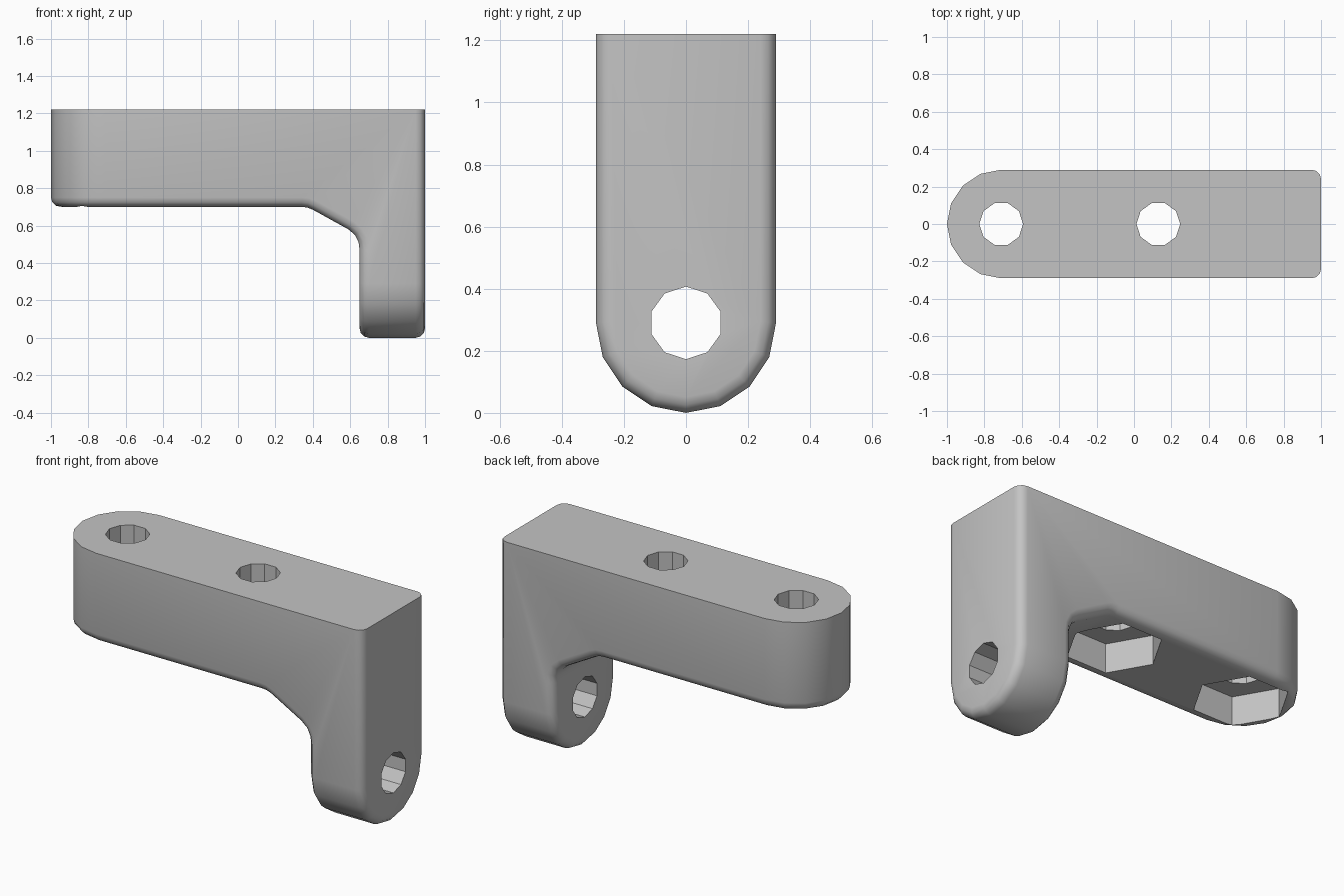
import bpy
import bmesh
from math import sin, cos, pi, radians
from mathutils import Vector

cube = bpy.data.objects.get("Cube")
if cube:
    bpy.data.objects.remove(cube, do_unlink=True)

HALF = 0.29            # half the bracket's width, also the radius of its round ends
TOP = 1.22
END_X = -1 + HALF      # axis of the rounded beam end
BORE = 0.117
NUT = 0.255
UNDERSIDE = 0.70

grey = bpy.data.materials.new("light_grey")
grey.use_nodes = True
grey.diffuse_color = (0.55, 0.55, 0.55, 1)
bsdf = next(n for n in grey.node_tree.nodes if n.type == 'BSDF_PRINCIPLED')
bsdf.inputs["Base Color"].default_value = grey.diffuse_color
bsdf.inputs["Roughness"].default_value = 0.6

PLACE = {
    'x': lambda a, b, h: (h, a, b),
    'y': lambda a, b, h: (a, h, b),
    'z': lambda a, b, h: (a, b, h),
}


def prism(points, low, high, axis):
    """Straight extrusion of a closed outline along one axis."""
    bm = bmesh.new()
    place = PLACE[axis]
    base = bm.faces.new([bm.verts.new(place(a, b, low)) for a, b in points])
    new = bmesh.ops.extrude_face_region(bm, geom=[base])["geom"]
    shift = Vector(place(0, 0, high - low))
    bmesh.ops.translate(bm, vec=shift, verts=[v for v in new if isinstance(v, bmesh.types.BMVert)])
    bmesh.ops.recalc_face_normals(bm, faces=bm.faces[:])
    return bm


def make_object(name, bm):
    mesh = bpy.data.meshes.new(name)
    bm.to_mesh(mesh)
    bm.free()
    mesh.materials.append(grey)
    obj = bpy.data.objects.new(name, mesh)
    bpy.context.collection.objects.link(obj)
    return obj


def polygon(sides, radius, a, b, start=0.0):
    return [(a + radius * cos(start + 2 * pi * i / sides),
             b + radius * sin(start + 2 * pi * i / sides)) for i in range(sides)]


def round_end(bm, centre, outward, side):
    """Trim an end to half of a sixteen-sided round."""
    for i in range(8):
        angle = -pi / 2 + (i + 0.5) * pi / 8
        normal = outward * cos(angle) + side * sin(angle)
        point = centre + normal * HALF * cos(pi / 16)
        cut = bmesh.ops.bisect_plane(bm, geom=bm.verts[:] + bm.edges[:] + bm.faces[:], dist=1e-5,
                                     plane_co=point, plane_no=normal, clear_outer=True)
        rim = [e for e in cut["geom_cut"] if isinstance(e, bmesh.types.BMEdge) and e.is_boundary]
        bmesh.ops.edgeloop_fill(bm, edges=rim)
    bmesh.ops.recalc_face_normals(bm, faces=bm.faces[:])


# Bracket body: side profile with a sloping gusset between beam and leg
profile = [(-1.1, TOP), (-1.1, UNDERSIDE), (0.34, UNDERSIDE), (0.37, 0.697), (0.40, 0.685),
           (0.59, 0.58), (0.625, 0.55), (0.645, 0.51), (0.65, 0.47),
           (0.65, -0.1), (1, -0.1), (1, TOP)]
body = prism(profile, -HALF, HALF, 'y')
round_end(body, Vector((END_X, 0, 0)), Vector((-1, 0, 0)), Vector((0, 1, 0)))
round_end(body, Vector((0, 0, HALF)), Vector((0, 0, -1)), Vector((0, 1, 0)))

# Soften every hard edge except the flat top's rim
hard = [e for e in body.edges
        if e.calc_face_angle(0) > radians(50)
        and min(v.co.z for v in e.verts) < TOP - 0.01]
bmesh.ops.bevel(body, geom=hard, offset=0.05, offset_type='OFFSET', segments=3,
                profile=0.5, affect='EDGES', clamp_overlap=True)
bracket = make_object("bracket", body)

# Bolt holes, nut pockets and the pivot hole in the leg
cutters = [prism(polygon(10, BORE, 0, HALF, pi / 2), 0.4, 1.3, 'x')]
for x in (END_X, 0.13):
    cutters.append(prism(polygon(6, NUT, x, 0), 0.5, UNDERSIDE + 0.17, 'z'))
    cutters.append(prism(polygon(10, BORE, x, 0), 0.6, 1.4, 'z'))

bpy.context.view_layer.objects.active = bracket
for bm in cutters:
    cutter = make_object("hole_cutter", bm)
    cutter.hide_render = True
    cut = bracket.modifiers.new("hole", 'BOOLEAN')
    cut.operation = 'DIFFERENCE'
    cut.solver = 'EXACT'
    cut.object = cutter
    bpy.ops.object.modifier_apply(modifier=cut.name)
    bpy.data.objects.remove(cutter, do_unlink=True)

for obj in bpy.context.selected_objects:
    obj.select_set(False)
bracket.select_set(True)
bpy.ops.object.shade_smooth_by_angle(angle=radians(33))
